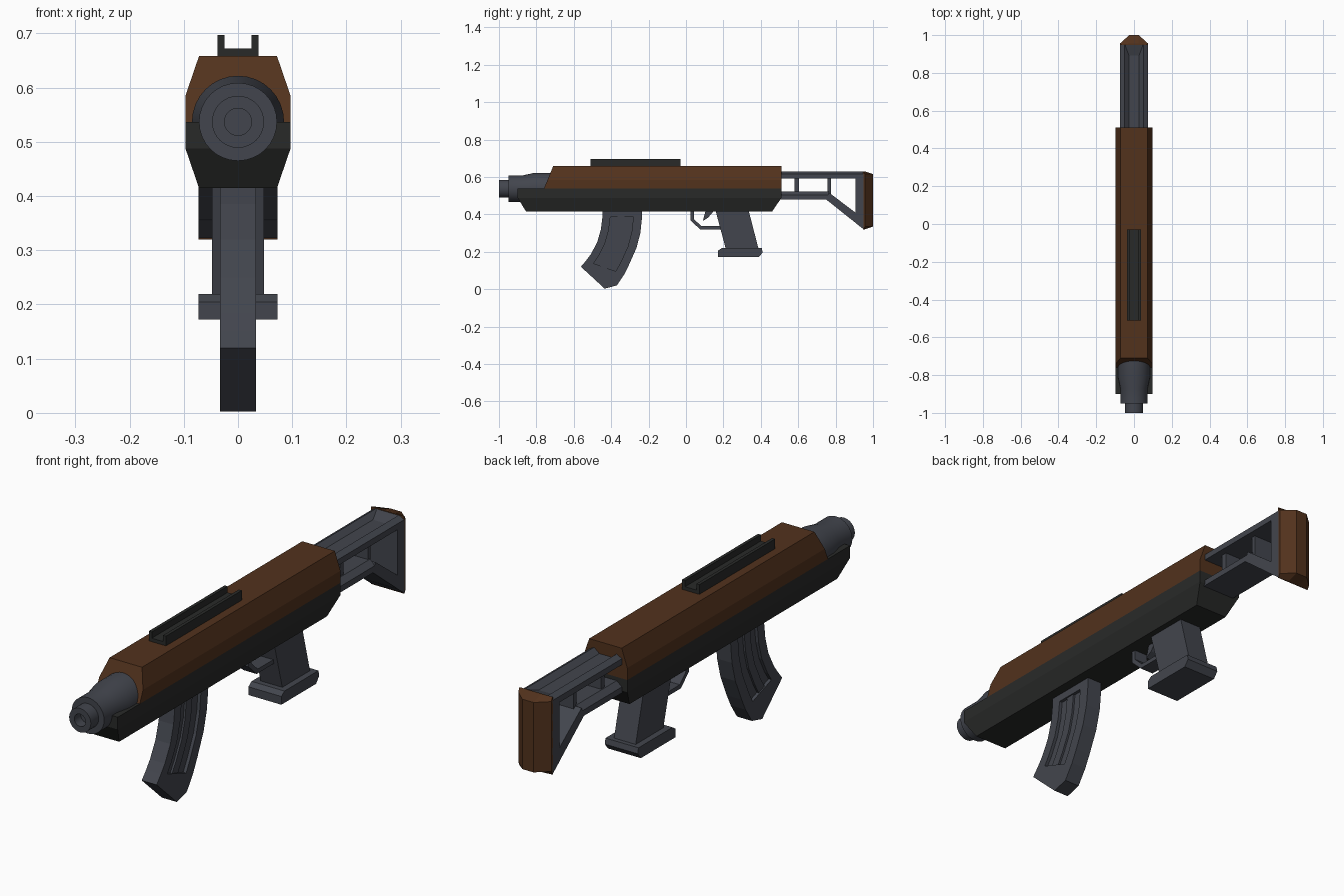
import bpy, bmesh, math

if "Cube" in bpy.data.objects:
    bpy.data.objects.remove(bpy.data.objects["Cube"])


def material(name, rgb):
    m = bpy.data.materials.new(name)
    m.diffuse_color = (*rgb, 1)
    m.use_nodes = True
    m.node_tree.nodes["Principled BSDF"].inputs["Base Color"].default_value = m.diffuse_color
    return m


WOOD = material("dark_wood", (0.085, 0.032, 0.012))
BLACK = material("black_polymer", (0.022, 0.023, 0.022))
STEEL = material("blue_steel", (0.055, 0.060, 0.075))


def finish(name, bm, mat):
    bmesh.ops.recalc_face_normals(bm, faces=bm.faces)
    me = bpy.data.meshes.new(name)
    bm.to_mesh(me)
    bm.free()
    me.materials.append(mat)
    ob = bpy.data.objects.new(name, me)
    bpy.context.collection.objects.link(ob)
    return ob


def add_loft(bm, rings):
    """Skin a stack of closed rings and cap both ends."""
    rows = [[bm.verts.new(p) for p in r] for r in rings]
    n = len(rows[0])
    for a, b in zip(rows, rows[1:]):
        for i in range(n):
            j = (i + 1) % n
            bm.faces.new((a[i], a[j], b[j], b[i]))
    bm.faces.new(rows[0])
    bm.faces.new(rows[-1])


def add_side(bm, pts, hw):
    """Side profile (y, z) given thickness across x."""
    add_loft(bm, [[(x, y, z) for y, z in pts] for x in (-hw, hw)])


def add_rail(bm, half, y0, y1):
    """Symmetric cross-section (x, z), right half given, run along y."""
    pts = half + [(-x, z) for x, z in reversed(half)]
    add_loft(bm, [[(x, y, z) for x, z in pts] for y in (y0, y1)])


def slab(name, levels, mat):
    """Stack of rectangles: z, half width, front y, back y."""
    bm = bmesh.new()
    add_loft(bm, [[(-w, a, z), (w, a, z), (w, b, z), (-w, b, z)]
                  for z, w, a, b in levels])
    return finish(name, bm, mat)


# Receiver halves
slab("upper_body", [(0.537, 0.097, -0.76, 0.51), (0.585, 0.097, -0.74, 0.51),
                    (0.658, 0.072, -0.71, 0.51)], WOOD)
slab("lower_body", [(0.415, 0.072, -0.855, 0.46), (0.488, 0.097, -0.90, 0.51),
                    (0.537, 0.097, -0.90, 0.51)], BLACK)

# Sight rail, a shallow U channel
bm = bmesh.new()
add_rail(bm, [(0.038, 0.656), (0.038, 0.697), (0.025, 0.697), (0.025, 0.672)],
         -0.51, -0.03)
finish("sight_rail", bm, BLACK)

# Barrel and muzzle, turned around the y axis, with a hollow bore
turn = [(-0.70, 0.085), (-0.81, 0.085), (-0.87, 0.072), (-0.95, 0.072),
        (-0.95, 0.048), (-1.0, 0.048), (-1.0, 0.025), (-0.96, 0.025)]
N = 32
bm = bmesh.new()
add_loft(bm, [[(r * math.cos(2 * math.pi * i / N), y,
                0.537 + r * math.sin(2 * math.pi * i / N)) for i in range(N)]
              for y, r in turn])
barrel = finish("barrel", bm, STEEL)
bpy.context.view_layer.objects.active = barrel
barrel.select_set(True)
bpy.ops.object.shade_smooth_by_angle(angle=math.radians(20))
barrel.select_set(False)

# Curved magazine: front and back edges, strips between them
front = [(-0.447, 0.42), (-0.447, 0.385), (-0.455, 0.32), (-0.475, 0.25),
         (-0.51, 0.185), (-0.535, 0.152), (-0.562, 0.12)]
back = [(-0.235, 0.42), (-0.235, 0.385), (-0.244, 0.30), (-0.265, 0.22),
        (-0.305, 0.13), (-0.33, 0.08), (-0.37, 0.02)]
TIP = (-0.435, 0.003)


def across(i, f):
    return tuple(p + (q - p) * f for p, q in zip(front[i], back[i]))


def strip(f0, f1, i0, i1, hw, tip=()):
    rows = range(i0, i1 + 1)
    add_side(bm, [across(i, f0) for i in rows] + list(tip) +
             [across(i, f1) for i in reversed(rows)], hw)


bm = bmesh.new()
strip(0.1, 0.9, 1, 5, 0.020)              # recessed core
strip(0, 0.2, 1, 5, 0.033)                # front rim
strip(0.78, 1, 1, 5, 0.033)               # back rim
strip(0.38, 0.56, 1, 5, 0.028)            # middle rib
strip(0, 1, 0, 1, 0.033)                  # top band
strip(0, 1, 5, 6, 0.033, [TIP])           # foot
finish("magazine", bm, STEEL)

# Pistol grip and flared base
slab("grip", [(0.215, 0.048, 0.213, 0.388), (0.42, 0.048, 0.158, 0.335)], STEEL)
bm = bmesh.new()
add_side(bm, [(0.17, 0.172), (0.17, 0.205), (0.19, 0.219), (0.405, 0.219),
              (0.41, 0.197), (0.39, 0.172)], 0.073)
finish("grip_base", bm, STEEL)

# Trigger guard and trigger
bm = bmesh.new()
add_side(bm, [(0.025, 0.42), (0.025, 0.367), (0.075, 0.32), (0.20, 0.32),
              (0.20, 0.337), (0.082, 0.337), (0.042, 0.375), (0.042, 0.42)], 0.03)
finish("trigger_guard", bm, STEEL)
bm = bmesh.new()
add_side(bm, [(0.105, 0.42), (0.15, 0.42), (0.118, 0.382), (0.09, 0.365)], 0.014)
finish("trigger", bm, STEEL)

# Skeleton stock: grooved top bar, lower bar, posts, brace and rear bar
bm = bmesh.new()
add_rail(bm, [(0.073, 0.592), (0.073, 0.616), (0.05, 0.629), (0.027, 0.610)],
         0.50, 0.95)
add_side(bm, [(0.89, 0.609), (0.95, 0.609), (0.95, 0.628)], 0.046)
add_rail(bm, [(0.073, 0.479), (0.073, 0.503), (0.05, 0.522)], 0.50, 0.765)
for y0, y1 in ((0.58, 0.603), (0.757, 0.775)):
    add_side(bm, [(y0, 0.50), (y1, 0.50), (y1, 0.60), (y0, 0.60)], 0.045)
add_side(bm, [(0.75, 0.479), (0.95, 0.32), (0.905, 0.41), (0.765, 0.516)], 0.073)
add_side(bm, [(0.905, 0.355), (0.95, 0.32), (0.95, 0.60), (0.905, 0.60)], 0.073)
finish("stock_frame", bm, STEEL)

# Butt pad with bevelled back corners
bm = bmesh.new()
add_loft(bm, [[(-0.073, 0.947, z), (0.073, 0.947, z), (0.073, s, z),
               (0.025, e, z), (-0.025, e, z), (-0.073, s, z)]
              for z, s, e in ((0.32, 0.95, 0.955), (0.335, 0.957, 1.0),
                              (0.615, 0.957, 1.0), (0.63, 0.95, 0.955))])
finish("butt_pad", bm, WOOD)
